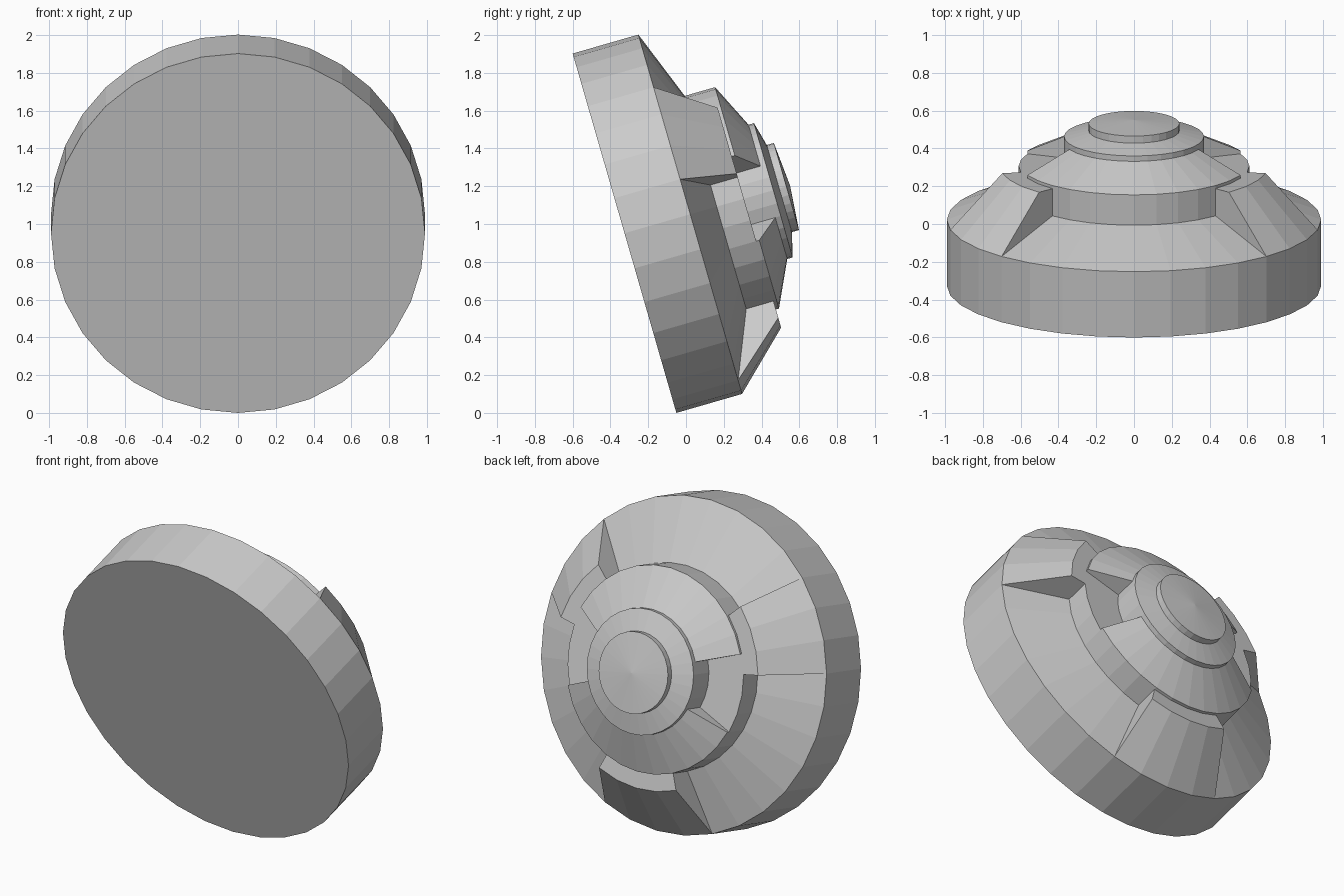
import bpy, bmesh, math
from mathutils import Vector

if "Cube" in bpy.data.objects:
    bpy.data.objects.remove(bpy.data.objects["Cube"])

SIDES = 32
TILT = math.radians(16.1)
S, C = math.sin(TILT), math.cos(TILT)
ORIGIN = Vector((0, -0.3255, 0.99 * C))


def place(r, h, k):
    """Radius, height along the tilted axis and step number to world position."""
    a = 2 * math.pi * k / SIDES
    x, u = r * math.cos(a), r * math.sin(a)
    return ORIGIN + Vector((x, -S * u + C * h, C * u + S * h))


def revolve(name, profile, start=0, end=SIDES):
    """Revolve a closed (radius, height) profile between two steps."""
    bm = bmesh.new()
    rings = [[bm.verts.new(place(r, h, k)) for r, h in profile]
             for k in range(start, end + 1)]
    n = len(profile)
    for a, b in zip(rings, rings[1:]):
        for i in range(n):
            j = (i + 1) % n
            if profile[i][0] == 0 and profile[j][0] == 0:
                continue
            bm.faces.new((a[i], a[j], b[j], b[i]))
    if end - start < SIDES:
        bm.faces.new(rings[0])
        bm.faces.new(rings[-1])
    bmesh.ops.remove_doubles(bm, verts=bm.verts, dist=1e-4)
    bmesh.ops.recalc_face_normals(bm, faces=bm.faces)
    mesh = bpy.data.meshes.new(name)
    bm.to_mesh(mesh)
    bm.free()
    obj = bpy.data.objects.new(name, mesh)
    bpy.context.collection.objects.link(obj)
    return obj


# stepped disc body with central hub and cap
revolve("stepped_body", [
    (0, 0), (0.99, 0), (0.99, 0.362), (0.61, 0.508), (0.61, 0.658),
    (0.37, 0.658), (0.37, 0.82), (0.24, 0.853), (0.24, 0.892), (0, 0.912)])

# three sloped blocks on the lower tier
block = [(0.99, 0.362), (0.71, 0.658), (0.61, 0.658), (0.61, 0.508)]
for name, start, end in (("block_right", 1, 4), ("block_left", 12, 15),
                         ("block_bottom", 22, 26)):
    revolve(name, block, start, end)

# two raised conical segments on the upper tier, leaving a recess on each side
cone = [(0.61, 0.658), (0.61, 0.675), (0.37, 0.79), (0.37, 0.658)]
revolve("upper_cone_segment", cone, 2, 14)
revolve("lower_cone_segment", cone, 18, 30)
